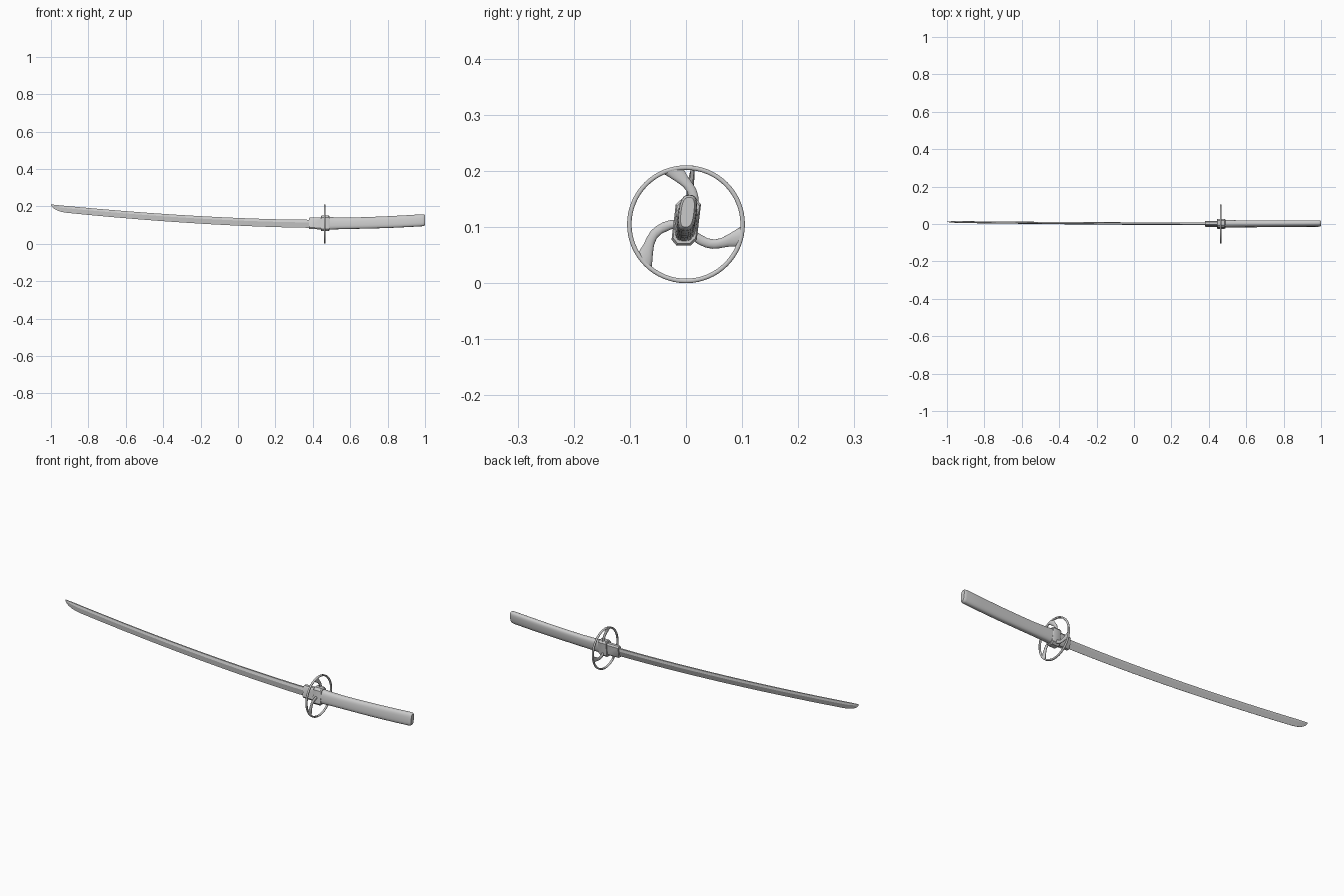
import bpy, bmesh, math

if "Cube" in bpy.data.objects:
    bpy.data.objects.remove(bpy.data.objects["Cube"])

CZ = 0.105      # height of the guard centre
ROLL = 0.12     # slight sideways lean of the whole sword
GX = 0.464      # guard position along the sword


def lean(p):
    x, y, z = p
    return (x, y + ROLL * (z - CZ), z)


def loft(name, sections, closed=False, angle=32):
    """Skin a list of equal-length point loops."""
    bm = bmesh.new()
    rows = [[bm.verts.new(p) for p in s] for s in sections]
    n = len(rows[0])
    count = len(rows) if closed else len(rows) - 1
    for i in range(count):
        a, b = rows[i], rows[(i + 1) % len(rows)]
        for j in range(n):
            k = (j + 1) % n
            bm.faces.new((a[j], a[k], b[k], b[j]))
    if not closed:
        bm.faces.new(rows[0])
        bm.faces.new(rows[-1])
    bmesh.ops.recalc_face_normals(bm, faces=bm.faces)
    me = bpy.data.meshes.new(name)
    bm.to_mesh(me)
    bm.free()
    ob = bpy.data.objects.new(name, me)
    bpy.context.collection.objects.link(ob)
    bpy.ops.object.select_all(action='DESELECT')
    ob.select_set(True)
    bpy.context.view_layer.objects.active = ob
    bpy.ops.object.shade_smooth_by_angle(angle=math.radians(angle))
    return ob


def octagon(x, cz, w, h, cut_y=0.45, cut_z=0.25):
    a, b = w * (1 - cut_y), h * (1 - cut_z)
    pts = [(a, h), (w, b), (w, -b), (a, -h), (-a, -h), (-w, -b), (-w, b), (-a, h)]
    return [lean((x, y, cz + z)) for y, z in pts]


def oval(x, cz, w, h, n=24, power=2.8):
    out = []
    for i in range(n):
        a = 2 * math.pi * i / n
        c, s = math.cos(a), math.sin(a)
        y = math.copysign(abs(c) ** (2 / power), c) * w
        z = math.copysign(abs(s) ** (2 / power), s) * h
        out.append(lean((x, y, cz + z)))
    return out


# blade: flat spine, ridge line and sharp lower edge, curving up to the tip
def blade_section(x):
    t = (0.40 - x) / 1.40
    top = 0.128 + 0.082 * t ** 1.7
    s = min(1, (x + 1) / 0.085)
    tip = max(0.03, math.sqrt(max(0, 1 - (1 - s) ** 2)))
    width = (0.043 - 0.007 * t) * tip
    th = (0.0075 - 0.0025 * t) * max(0.15, tip)
    pts = [(th * 0.6, 0), (th, 0.33), (0.0004, 1), (-0.0004, 1), (-th, 0.33), (-th * 0.6, 0)]
    return [lean((x, y, top - f * width)) for y, f in pts]


xs = [-1, -0.997, -0.99, -0.978, -0.962, -0.94, -0.915]
xs += [-0.915 + 1.315 * i / 20 for i in range(1, 21)]
loft("blade", [blade_section(x) for x in xs], angle=20)

# collar where the blade meets the guard
loft("blade_collar", [octagon(0.38, 0.109, 0.0115, 0.029),
                      octagon(0.384, 0.109, 0.013, 0.031),
                      octagon(0.45, 0.109, 0.014, 0.032)])

# spacer through the guard
loft("guard_spacer", [octagon(0.443, 0.109, 0.020, 0.039),
                      octagon(0.447, 0.109, 0.0225, 0.042),
                      octagon(0.484, 0.109, 0.0225, 0.042),
                      octagon(0.489, 0.109, 0.020, 0.038)])

# handle, gently curved with a rounded butt
stations = [(0.487, 0.109, 0.0195, 0.034), (0.52, 0.109, 0.019, 0.032),
            (0.60, 0.1095, 0.0175, 0.0305), (0.70, 0.112, 0.0168, 0.0308),
            (0.80, 0.1155, 0.0165, 0.0315), (0.90, 0.1205, 0.0165, 0.0318),
            (0.985, 0.1255, 0.0162, 0.0320), (0.995, 0.1262, 0.0148, 0.0305),
            (1.0, 0.1265, 0.0115, 0.0265)]
loft("handle", [oval(*s) for s in stations], angle=40)

# guard ring
ring = []
for i in range(64):
    a = 2 * math.pi * i / 64
    ring.append([(GX + dx, r * math.cos(a), CZ + r * math.sin(a))
                 for r, dx in ((0.105, -0.003), (0.105, 0.003), (0.103, 0.005), (0.099, 0.005),
                               (0.097, 0.003), (0.097, -0.003), (0.099, -0.005), (0.103, -0.005))])
loft("guard_ring", ring, closed=True, angle=50)

# three swirling arms joining the spacer to the ring: (radius, angle) of both edges
LEAD = [(0.012, -20), (0.030, -20), (0.046, -18), (0.058, -13), (0.068, -6), (0.078, 2), (0.088, 8), (0.101, 14)]
TRAIL = [(0.012, -70), (0.028, -55), (0.041, -44), (0.054, -35), (0.064, -28), (0.073, -21), (0.083, -14), (0.100, -8)]


def arm(name, base):
    def flat(p):
        a = math.radians(base + p[1])
        return p[0] * math.cos(a), CZ + p[0] * math.sin(a)
    sections = []
    for l, t in zip(LEAD, TRAIL):
        (y1, z1), (y2, z2) = flat(l), flat(t)
        loop = []
        for i in range(12):
            u = 2 * math.pi * i / 12
            f = 0.5 + 0.5 * math.cos(u)
            loop.append((GX + 0.005 * math.sin(u), y2 + (y1 - y2) * f, z2 + (z1 - z2) * f))
        sections.append(loop)
    loft(name, sections, angle=60)


for k, base in enumerate((101, 219, 345)):
    arm("guard_arm_%d" % (k + 1), base)
